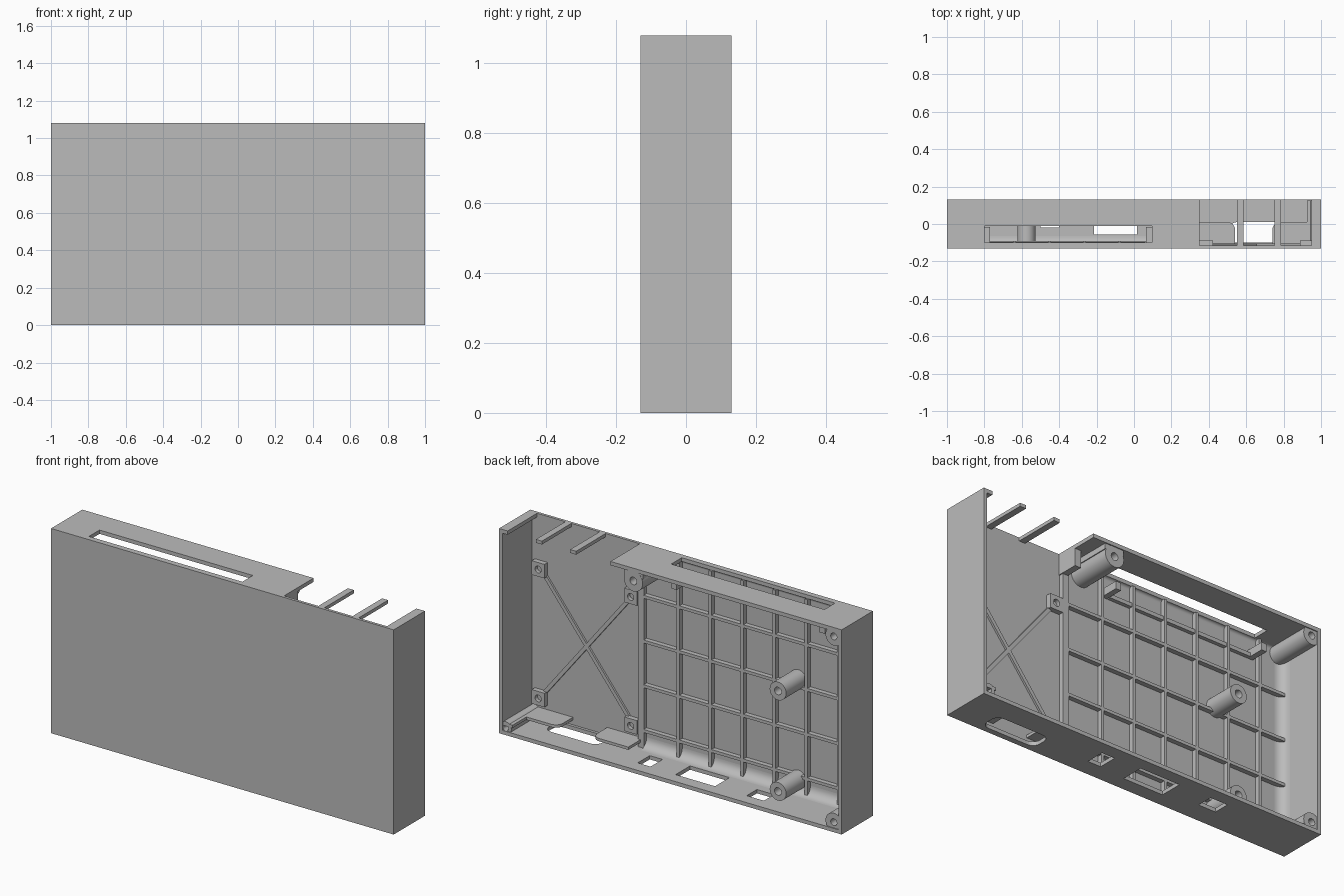
import bpy, bmesh, math
from mathutils import Vector, Matrix

cube = bpy.data.objects.get("Cube")
if cube:
    bpy.data.objects.remove(cube, do_unlink=True)

grey = bpy.data.materials.new("case_grey")
grey.use_nodes = True
colour = (0.5, 0.5, 0.5, 1)
grey.diffuse_color = colour
grey.node_tree.nodes["Principled BSDF"].inputs["Base Color"].default_value = colour

HALF, DEPTH, TOP = 1.0, 0.13, 1.08     # half width, half depth, height
WALL, FLOOR = 0.02, -0.115             # wall thickness, inner face of the front panel


def finish(name, bm, smooth=False):
    bmesh.ops.recalc_face_normals(bm, faces=bm.faces)
    mesh = bpy.data.meshes.new(name)
    bm.to_mesh(mesh)
    bm.free()
    mesh.materials.append(grey)
    ob = bpy.data.objects.new(name, mesh)
    bpy.context.collection.objects.link(ob)
    if smooth:
        bpy.ops.object.select_all(action='DESELECT')
        ob.select_set(True)
        bpy.context.view_layer.objects.active = ob
        bpy.ops.object.shade_smooth_by_angle()
    return ob


def box(name, x, y, z, rounded=(), radius=0.04):
    """Box from ranges; rounded lists the (x, y) corners whose upright edges are rounded."""
    bm = bmesh.new()
    size = Vector((x[1] - x[0], y[1] - y[0], z[1] - z[0]))
    mid = Vector((sum(x), sum(y), sum(z))) / 2
    bmesh.ops.create_cube(bm, size=1, matrix=Matrix.Translation(mid) @ Matrix.Diagonal(size).to_4x4())
    edges = [e for e in bm.edges for c in rounded
             if all((v.co.xy - Vector(c)).length < 0.001 for v in e.verts)]
    if edges:
        bmesh.ops.bevel(bm, geom=edges, offset=radius, segments=6, profile=0.5, affect='EDGES')
    return finish(name, bm)


def cut(ob, cutter):
    mod = ob.modifiers.new("cut", 'BOOLEAN')
    mod.operation, mod.solver, mod.object = 'DIFFERENCE', 'EXACT', cutter
    bpy.context.view_layer.objects.active = ob
    bpy.ops.object.modifier_apply(modifier=mod.name)
    bpy.data.objects.remove(cutter, do_unlink=True)


def boss(name, x, z, tip, radius, hole, deep):
    """Screw post standing on the front panel, with a blind hole in its tip."""
    bm = bmesh.new()
    profile = [(0, FLOOR - 0.005), (radius, FLOOR - 0.005), (radius, tip),
               (hole, tip), (hole, tip - deep), (0, tip - deep)]
    verts = [bm.verts.new((x + r, y, z)) for r, y in profile]
    edges = [bm.edges.new(pair) for pair in zip(verts, verts[1:])]
    bmesh.ops.spin(bm, geom=verts + edges, cent=(x, 0, z), axis=(0, 1, 0),
                   angle=math.tau, steps=32)
    bmesh.ops.remove_doubles(bm, verts=bm.verts, dist=0.0005)
    return finish(name, bm, True)


def fillet(name, corner, a, b, along, radius=0.05):
    """Concave rounding between two inner faces."""
    corner, a, b = Vector(corner), Vector(a), Vector(b)
    bm = bmesh.new()
    points = [corner]
    for i in range(9):
        t = i / 8 * math.pi / 2
        points.append(corner + radius * ((1 - math.sin(t)) * a + (1 - math.cos(t)) * b))
    face = bm.faces.new([bm.verts.new(p) for p in points])
    grown = bmesh.ops.extrude_face_region(bm, geom=[face])
    bmesh.ops.translate(bm, vec=along, verts=[g for g in grown["geom"] if isinstance(g, bmesh.types.BMVert)])
    return finish(name, bm, True)


# Outer shell
full_y = (-DEPTH, DEPTH)
inner_y = (FLOOR, DEPTH)
box("front_panel", (-HALF, HALF), (-DEPTH, FLOOR), (0, TOP))
box("right_wall", (-HALF, -HALF + WALL), inner_y, (WALL, TOP - WALL))
box("left_wall", (HALF - WALL, HALF), inner_y, (WALL, TOP - WALL))
bottom = box("bottom_wall", (-HALF, HALF), inner_y, (0, WALL))
top = box("top_wall", (-HALF, 0.35), inner_y, (TOP - WALL, TOP))
box("left_wall_lip", (0.95, HALF), inner_y, (TOP - WALL, TOP))

# Long slot in the top, port openings in the bottom
cut(top, box("slot_cutter", (-0.8, 0.095), (-0.1, -0.012), (1, 1.2)))
for x, y in (((0.165, 0.24), (-0.04, 0.06)), ((-0.215, 0.015), (-0.055, 0.065)),
             ((-0.5, -0.4), (-0.02, 0.065))):
    cut(bottom, box("port_cutter", x, y, (-0.1, 0.1)))
wide_x, wide_y = (0.51, 0.82), (-0.1, 0.01)
corners = [(x, y) for x in wide_x for y in wide_y]
cut(bottom, box("wide_port_cutter", wide_x, wide_y, (-0.1, 0.1), corners))

# Bars across the open part of the top
for i, x in enumerate((0.55, 0.75)):
    box(f"top_bar_{i}", (x, x + 0.035), inner_y, (TOP - 0.018, TOP))

# Retaining shelves over the wide port
shelf_z = (0.045, 0.06)
box("shelf_left", (0.74, 0.98), (FLOOR, 0.01), shelf_z, [(0.74, 0.01)])
box("shelf_left_arm", (0.925, 0.98), (0.01, 0.125), shelf_z)
box("shelf_right", (0.33, 0.54), (FLOOR, 0.01), shelf_z, [(0.54, 0.01)])

# Rib grid behind the panel
rib_y, half = (FLOOR, -0.09), 0.008
for i in range(6):
    x = 0.11 - 0.187 * i
    box(f"upright_rib_{i}", (x - half, x + half), rib_y, (WALL, TOP - WALL))
for i in range(4):
    z = 0.112 + 0.236 * i
    box(f"level_rib_{i}", (-0.98, 0.31), rib_y, (z - half, z + half))
box("divider", (0.31, 0.345), (FLOOR, -0.092), (WALL, TOP - WALL))

# Rounded inner corners of the ribbed bay
fillet("bottom_fillet", (-0.98, FLOOR, WALL), (0, 1, 0), (0, 0, 1), (1.29, 0, 0))
fillet("top_fillet", (-0.98, FLOOR, TOP - WALL), (0, 1, 0), (0, 0, -1), (1.29, 0, 0), 0.015)
fillet("side_fillet", (-0.98, FLOOR, WALL), (1, 0, 0), (0, 1, 0), (0, 0, TOP - 2 * WALL))

# Square standoffs with screw holes, joined by crossed braces
sx, sz = (0.385, 0.925), (0.12, 0.8)
for x in sx:
    for z in sz:
        pad = box("standoff", (x - 0.037, x + 0.037), (FLOOR, -0.088), (z - 0.037, z + 0.037))
        bm = bmesh.new()
        bmesh.ops.create_cone(bm, cap_ends=True, segments=20, radius1=0.018, radius2=0.018, depth=0.04,
                              matrix=Matrix.Translation((x, -0.088, z)) @ Matrix.Rotation(math.pi / 2, 4, 'X'))
        cut(pad, finish("hole_cutter", bm))
run, rise = sx[1] - sx[0], sz[1] - sz[0]
length = math.hypot(run, rise) - 0.09
for side in (-1, 1):
    brace = box("cross_brace", (-length / 2, length / 2), (FLOOR, -0.104), (-0.01, 0.01))
    brace.rotation_euler.y = side * math.atan2(rise, run)
    brace.location = (sum(sx) / 2, 0.0005 * side, sum(sz) / 2)

# Screw posts
boss("middle_post", -0.575, 0.615, 0.055, 0.048, 0.02, 0.08)
boss("lower_post", -0.575, 0.085, 0.055, 0.048, 0.02, 0.08)
boss("upper_right_post", -0.95, 1.03, 0.125, 0.048, 0.018, 0.1)
boss("lower_right_post", -0.95, 0.05, 0.125, 0.048, 0.018, 0.1)
boss("lower_left_post", 0.965, 0.035, 0.125, 0.033, 0.016, 0.1)
boss("upper_middle_post", 0.22, 1.01, 0.125, 0.055, 0.02, 0.1)
box("upper_middle_web", (0.165, 0.275), (FLOOR, 0.124), (1.032, TOP - WALL))
box("notch_web", (0.315, 0.35), (FLOOR, 0.0), (0.97, TOP - WALL))

# Rail and end clips below the slot
box("slot_rail", (-0.77, 0.06), (FLOOR, -0.095), (0.95, 0.97))
for i, x in enumerate((-0.8, 0.065)):
    box(f"slot_clip_{i}", (x, x + 0.03), (FLOOR, -0.015), (0.95, 0.99))
